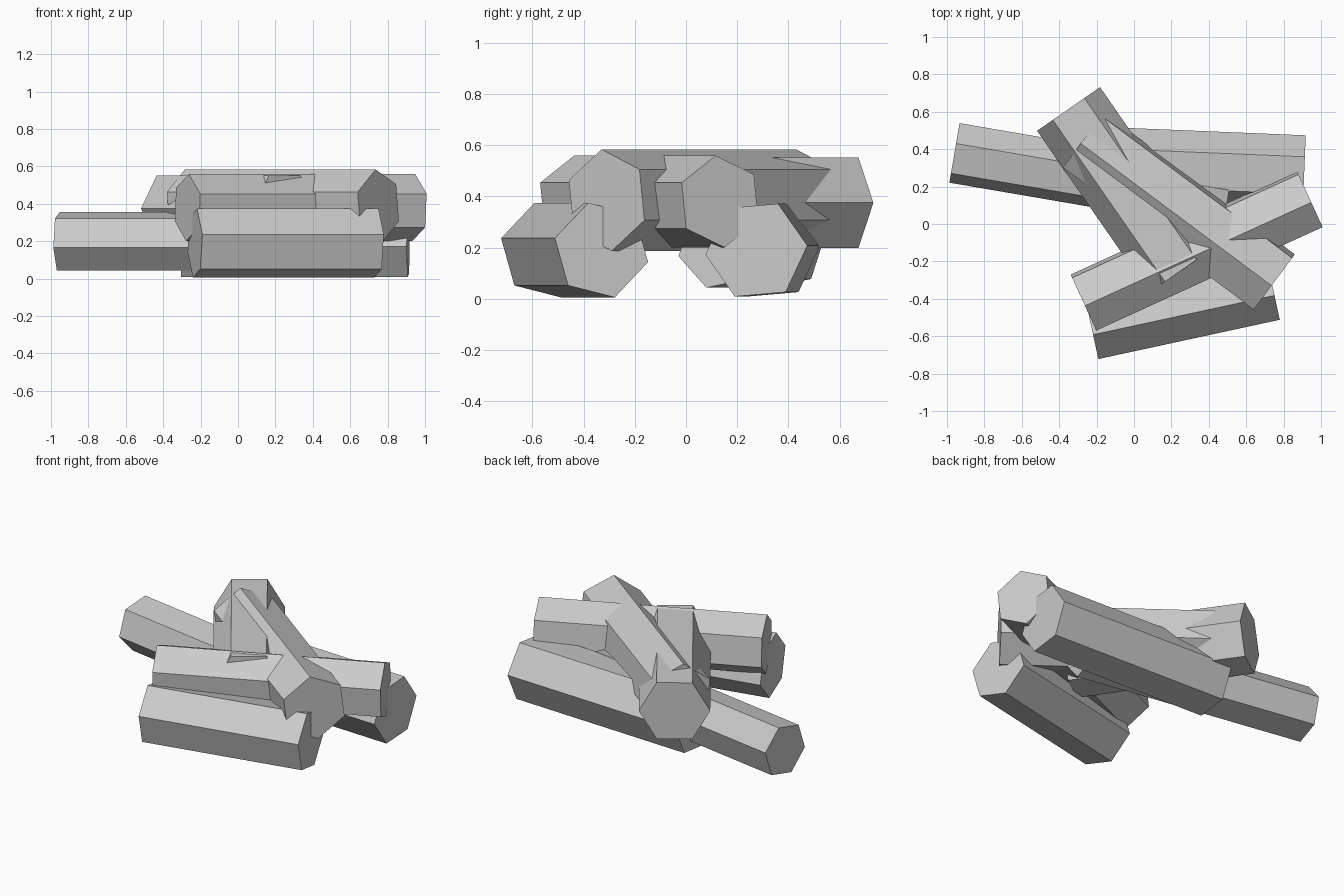
import bpy
import bmesh
from math import cos, sin, radians
from mathutils import Vector

cube = bpy.data.objects.get("Cube")
if cube:
    bpy.data.objects.remove(cube, do_unlink=True)

# One plain grey for the whole pile
GREY = (0.6, 0.6, 0.6, 1.0)
grey = bpy.data.materials.new("plain grey")
grey.use_nodes = True
grey.diffuse_color = GREY
grey.node_tree.nodes["Principled BSDF"].inputs["Base Color"].default_value = GREY


def make_log(name, start, end, radius, turn, sides=6):
    """Six-sided prism between two points, turned about its own axis."""
    start, end = Vector(start), Vector(end)
    axis = (end - start).normalized()
    side = Vector((0, 0, 1)).cross(axis).normalized()
    up = axis.cross(side)
    bm = bmesh.new()
    rings = []
    for centre in (start, end):
        ring = []
        for i in range(sides):
            a = radians(turn) + radians(360) * i / sides
            ring.append(bm.verts.new(centre + radius * (cos(a) * side + sin(a) * up)))
        rings.append(ring)
    for i in range(sides):
        j = (i + 1) % sides
        bm.faces.new((rings[0][i], rings[0][j], rings[1][j], rings[1][i]))
    for ring in rings:
        bm.faces.new(ring)
    bmesh.ops.recalc_face_normals(bm, faces=bm.faces)
    mesh = bpy.data.meshes.new(name)
    bm.to_mesh(mesh)
    bm.free()
    mesh.materials.append(grey)
    obj = bpy.data.objects.new(name, mesh)
    bpy.context.collection.objects.link(obj)


# Bottom layer: three logs lying on the ground
make_log("front_log", (-0.23, -0.54, 0.19), (0.74, -0.33, 0.19), 0.192, 46)
make_log("back_log", (-0.30, 0.325, 0.19), (0.91, 0.275, 0.19), 0.20, 5)
make_log("left_log", (-0.96, 0.38, 0.20), (0.50, 0.13, 0.20), 0.165, 12)

# Upper layer: three logs crossing over them
make_log("right_upper_log", (-0.27, -0.42, 0.38), (0.94, 0.133, 0.38), 0.18, 36)
make_log("back_upper_log", (-0.35, 0.615, 0.375), (0.25, -0.25, 0.375), 0.205, 0)
make_log("diagonal_top_log", (-0.27, 0.45, 0.385), (0.75, -0.31, 0.385), 0.20, 37)
